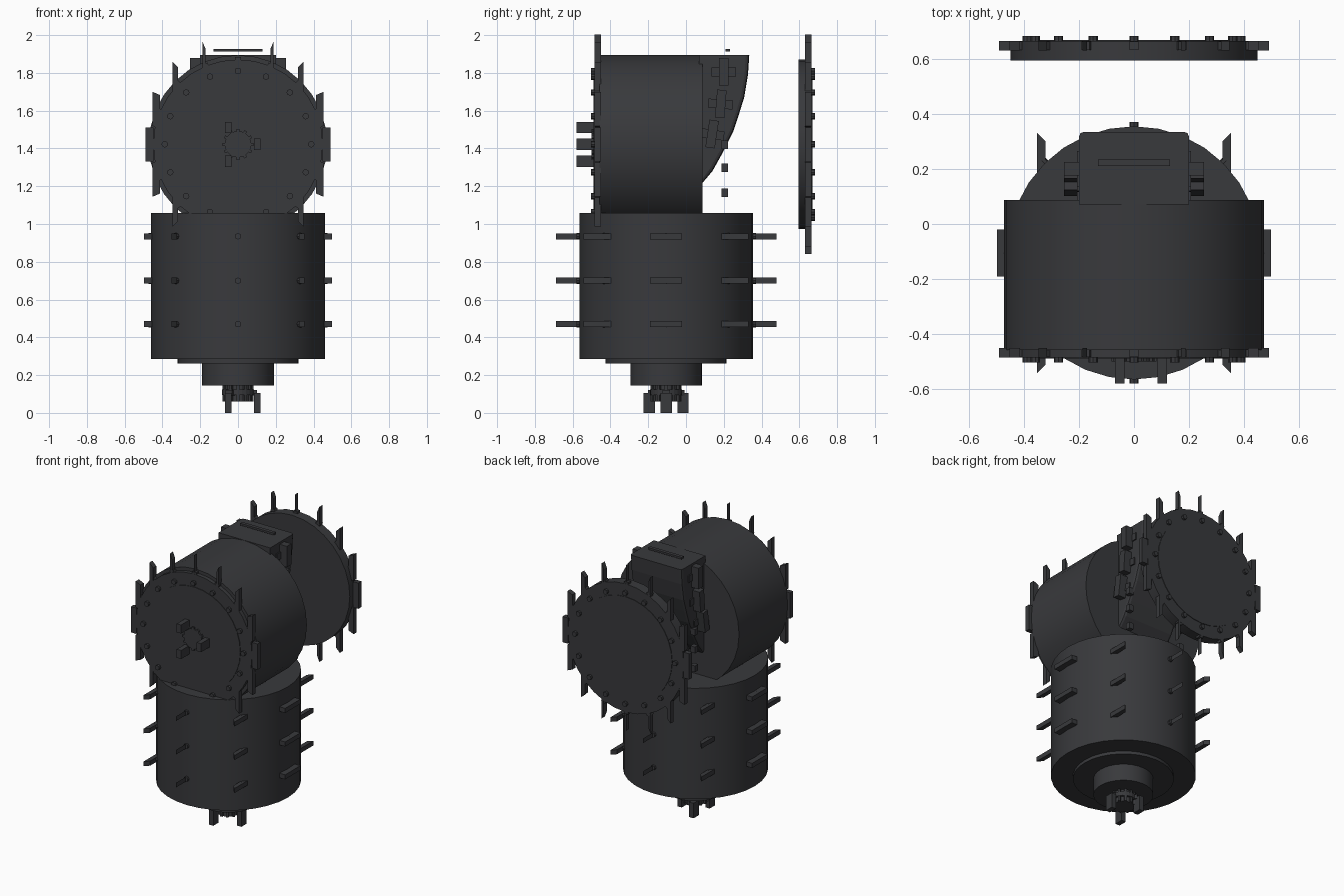
import bpy, bmesh
from math import sin, cos, pi
from mathutils import Vector, Matrix

if "Cube" in bpy.data.objects:
    bpy.data.objects.remove(bpy.data.objects["Cube"])

DARK = bpy.data.materials.new("dark_grey")
DARK.diffuse_color = (0.04, 0.041, 0.045, 1)
DARK.use_nodes = True
DARK.node_tree.nodes["Principled BSDF"].inputs["Base Color"].default_value = DARK.diffuse_color
CY, CZ = -0.105, 1.422      # axis of the lower drum (y) and upper drum (z)
ROT = {'X': Matrix.Rotation(pi / 2, 4, 'Y'), 'Y': Matrix.Rotation(pi / 2, 4, 'X'), 'Z': Matrix()}


def finish(name, bm, smooth=False):
    bmesh.ops.recalc_face_normals(bm, faces=bm.faces)
    me = bpy.data.meshes.new(name)
    bm.to_mesh(me)
    bm.free()
    ob = bpy.data.objects.new(name, me)
    bpy.context.collection.objects.link(ob)
    me.materials.append(DARK)
    if smooth:
        bpy.context.view_layer.objects.active = ob
        ob.select_set(True)
        bpy.ops.object.shade_smooth_by_angle(angle=0.6)
        ob.select_set(False)
    return ob


def add_cyl(bm, c, r, depth, axis='Z', n=32):
    bmesh.ops.create_cone(bm, cap_ends=True, segments=n, radius1=r, radius2=r, depth=depth,
                          matrix=Matrix.Translation(c) @ ROT[axis])


def add_box(bm, lo, hi, m=Matrix()):
    lo, hi = Vector(lo), Vector(hi)
    bmesh.ops.create_cube(bm, size=1, matrix=m @ Matrix.Translation((lo + hi) / 2)
                          @ Matrix.Diagonal((*(hi - lo), 1)))


def cylinder(name, c, r, depth, axis='Z', n=32):
    bm = bmesh.new()
    add_cyl(bm, c, r, depth, axis, n)
    return finish(name, bm, True)


def add_fin(bm, ang, r0, r1, half, t0, t1, place):
    """Radial strip slid along one fixed direction, so its width varies with angle."""
    q = [(r0, -half), (r1, -half), (r1, half), (r0, half)]
    v = [[bm.verts.new(place(r * sin(ang), r * cos(ang) + h, t)) for r, h in q] for t in (t0, t1)]
    bm.faces.new(v[0])
    bm.faces.new(v[1][::-1])
    for i in range(4):
        j = (i + 1) % 4
        bm.faces.new((v[0][i], v[0][j], v[1][j], v[1][i]))


# Drums and lower collars
cylinder("lower_drum", (0, CY, 0.672), 0.46, 0.775)
cylinder("lower_plate", (0, CY, 0.28), 0.32, 0.035)
cylinder("lower_collar", (0, CY, 0.21), 0.19, 0.13)
cylinder("upper_drum", (0, -0.185, CZ), 0.472, 0.545, 'Y')

# Side fins and pins on the lower drum, three rows of eight
bm = bmesh.new()
for z in (0.47, 0.70, 0.935):
    for i in range(8):
        a = i * pi / 4
        add_fin(bm, a, 0.455, 0.498, 0.085, z - 0.016, z + 0.016,
                lambda u, w, t: (u, CY + w, t))
        m = Matrix.Translation((0, CY, z)) @ Matrix.Rotation(a, 4, 'Z') @ Matrix.Translation((0.46, 0, 0)) @ ROT['X']
        bmesh.ops.create_cone(bm, cap_ends=True, segments=8, radius1=0.017, radius2=0.017,
                              depth=0.03, matrix=m)
finish("lower_drum_fins", bm)


# End discs: the rear one is the front one mirrored about y = 0.09
def end_disc(name, face, s):
    cylinder(name, (0, face + s * 0.035, CZ), 0.449, 0.07, 'Y')
    cylinder(name + "_inset", (0, face, CZ), 0.36, 0.008, 'Y')
    b = bmesh.new()
    for i in range(16):
        a = i * pi / 8
        add_fin(b, a, 0.448, 0.49, 0.09, face, face + s * 0.034,
                lambda u, w, t: (u, t, CZ + w))
        add_cyl(b, (0.388 * sin(a), face, CZ + 0.388 * cos(a)), 0.017, 0.036, 'Y', 8)
        # edge pins
        m = (Matrix.Translation((0, face + s * 0.017, CZ)) @ Matrix.Rotation(a, 4, 'Y'))
        add_box(b, (-0.016, -0.016, 0.44), (0.016, 0.016, 0.462), m)
    finish(name + "_fins", b)


end_disc("front_disc", -0.485, 1)
end_disc("rear_disc", 0.665, -1)


# Toothed couplings with three dogs, built pointing down and placed by matrix
def coupling(name, m, steps):
    b = bmesh.new()
    for r, z0, z1 in steps:
        add_cyl(b, (0, 0, (z0 + z1) / 2), r, z1 - z0, 'Z', 24)
    z0, z1 = steps[0][1:]
    for i in range(12):
        k = Matrix.Rotation(i * pi / 6, 4, 'Z')
        add_box(b, (0.066, -0.008, z0), (0.082, 0.008, z1), k)
    for i in range(3):
        a = i * 2 * pi / 3
        x, y = 0.103 * cos(a), 0.103 * sin(a)
        add_box(b, (x - 0.017, y - 0.03, 0), (x + 0.017, y + 0.03, 0.105))
        # arm joining dog to hub
        add_box(b, (0.05, -0.02, 0.092), (0.1, 0.02, 0.122), Matrix.Rotation(a, 4, 'Z'))
    b.transform(m)
    finish(name, b)


coupling("bottom_coupling", Matrix.Translation((0, CY, 0)),
         [(0.07, 0.06, 0.15), (0.085, 0.095, 0.125)])
coupling("front_coupling", Matrix.Translation((0, -0.58, CZ)) @ Matrix.Rotation(-pi / 2, 4, 'X')
         @ Matrix.Diagonal((1, -1, 1, 1)), [(0.07, 0.08, 0.12)])

# Curved rear bracket extruded across x
profile = [(0.07, 1.895), (0.335, 1.895), (0.328, 1.79), (0.308, 1.67), (0.28, 1.58),
           (0.25, 1.49), (0.19, 1.37), (0.14, 1.28), (0.085, 1.215), (0.07, 1.215)]
bm = bmesh.new()
f = bm.faces.new([bm.verts.new((-0.2, y, z)) for y, z in profile])
ext = bmesh.ops.extrude_face_region(bm, geom=[f])
bmesh.ops.translate(bm, vec=(0.4, 0, 0), verts=[v for v in ext['geom'] if isinstance(v, bmesh.types.BMVert)])
back = [e for e in bm.edges if abs(e.verts[0].co.x - e.verts[1].co.x) < 1e-5
        and min(v.co.y for v in e.verts) > 0.08]
back = [e for e in back if not all(v.co.z > 1.89 for v in e.verts)]
bmesh.ops.bevel(bm, geom=back, offset=0.018, segments=2, affect='EDGES', profile=0.5)
finish("rear_bracket", bm)

# Raised bar on top of the bracket
bm = bmesh.new()
add_box(bm, (-0.13, 0.21, 1.912), (0.13, 0.234, 1.926))
finish("bracket_top_bar", bm)

# Cross-shaped clamps and small lugs on both sides of the bracket
bm = bmesh.new()
for s in (-1, 1):
    for y, z, tilt in ((0.2, 1.805, 0.0), (0.183, 1.635, -0.08), (0.137, 1.475, -0.15)):
        m = Matrix.Translation((0, y, z)) @ Matrix.Rotation(tilt, 4, 'X')
        add_box(bm, (s * 0.19, -0.065, -0.024), (s * 0.208, 0.065, 0.024), m)
        add_box(bm, (s * 0.19, -0.024, -0.072), (s * 0.255, 0.026, 0.075), m)
    for z in (1.165, 1.297, 1.42):
        add_box(bm, (s * 0.19, 0.187, z - 0.022), (s * 0.225, 0.222, z + 0.022))
finish("bracket_clamps", bm)
